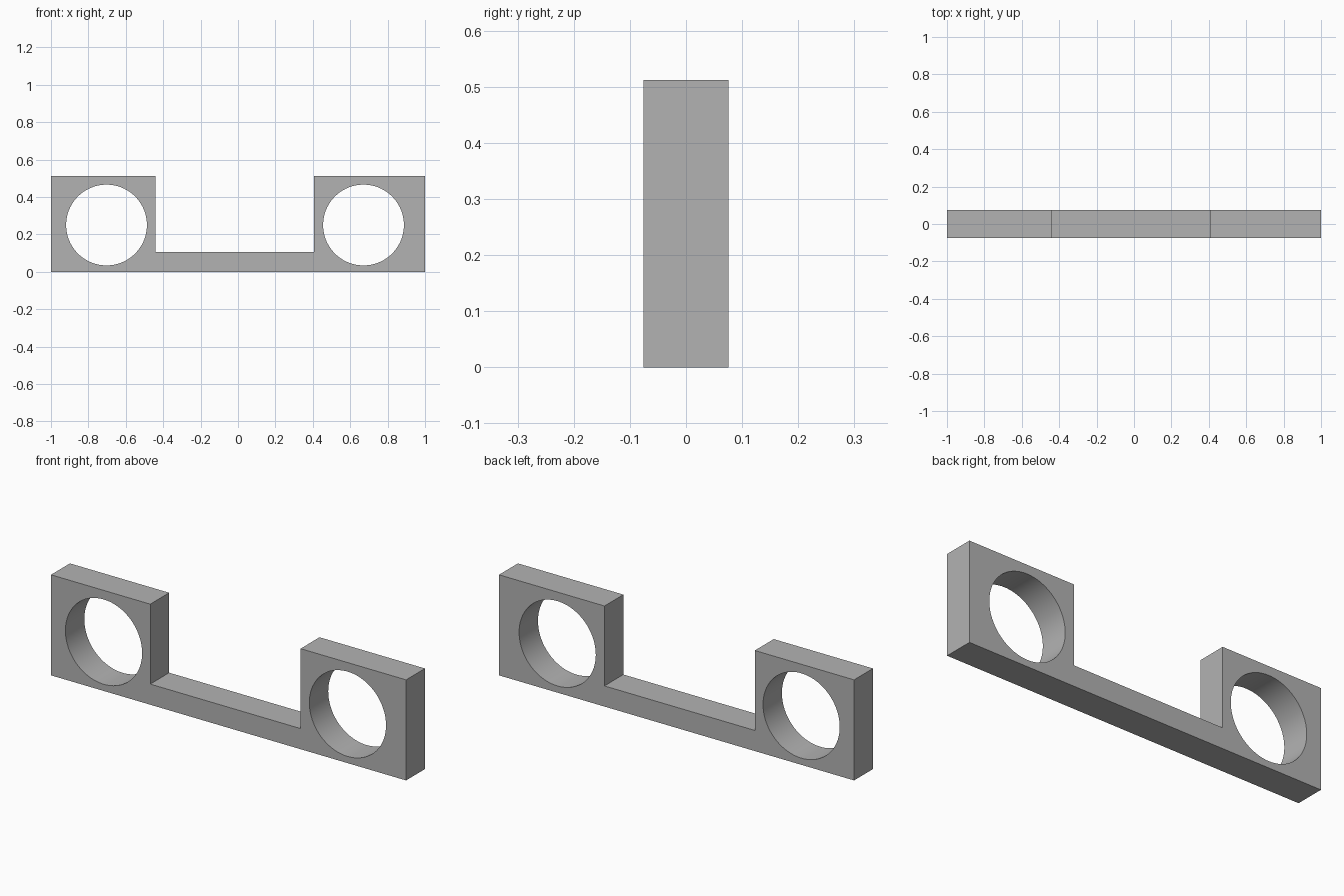
import bpy
import bmesh
import math

cube = bpy.data.objects.get("Cube")
if cube:
    bpy.data.objects.remove(cube, do_unlink=True)

HALF_DEPTH = 0.076
HOLE_RADIUS = 0.216
HOLE_HEIGHT = 0.25

grey = bpy.data.materials.new("plain grey")
grey.use_nodes = True
colour = (0.45, 0.45, 0.45, 1)
grey.diffuse_color = colour
grey.node_tree.nodes["Principled BSDF"].inputs["Base Color"].default_value = colour


def extrude_profile(name, points, half_depth):
    """Solid made from an (x, z) outline, extruded along y."""
    bm = bmesh.new()
    face = bm.faces.new([bm.verts.new((x, -half_depth, z)) for x, z in points])
    result = bmesh.ops.extrude_face_region(bm, geom=[face])
    verts = [g for g in result["geom"] if isinstance(g, bmesh.types.BMVert)]
    bmesh.ops.translate(bm, verts=verts, vec=(0, 2 * half_depth, 0))
    bmesh.ops.recalc_face_normals(bm, faces=bm.faces)
    mesh = bpy.data.meshes.new(name)
    bm.to_mesh(mesh)
    bm.free()
    mesh.materials.append(grey)
    obj = bpy.data.objects.new(name, mesh)
    bpy.context.collection.objects.link(obj)
    return obj


# Bracket: two square end blocks joined by a low bar
bracket = extrude_profile("bracket", [
    (-1, 0), (1, 0), (1, 0.512), (0.406, 0.512),
    (0.406, 0.105), (-0.441, 0.105), (-0.441, 0.512), (-1, 0.512),
], HALF_DEPTH)

# Round holes through both blocks
cutters = []
for name, x in (("right_hole_cutter", -0.703), ("left_hole_cutter", 0.671)):
    circle = [(x + HOLE_RADIUS * math.cos(math.tau * i / 96),
               HOLE_HEIGHT + HOLE_RADIUS * math.sin(math.tau * i / 96))
              for i in range(96)]
    cutter = extrude_profile(name, circle, HALF_DEPTH * 2)
    cutter.hide_render = True
    cutters.append(cutter)
    mod = bracket.modifiers.new(name, 'BOOLEAN')
    mod.operation = 'DIFFERENCE'
    mod.solver = 'EXACT'
    mod.object = cutter

bpy.ops.object.select_all(action='DESELECT')
bpy.context.view_layer.objects.active = bracket
bracket.select_set(True)
for mod in list(bracket.modifiers):
    bpy.ops.object.modifier_apply(modifier=mod.name)
for cutter in cutters:
    bpy.data.objects.remove(cutter, do_unlink=True)

# Smooth hole walls with sharp rims
bpy.ops.object.shade_smooth_by_angle(angle=math.radians(30))
